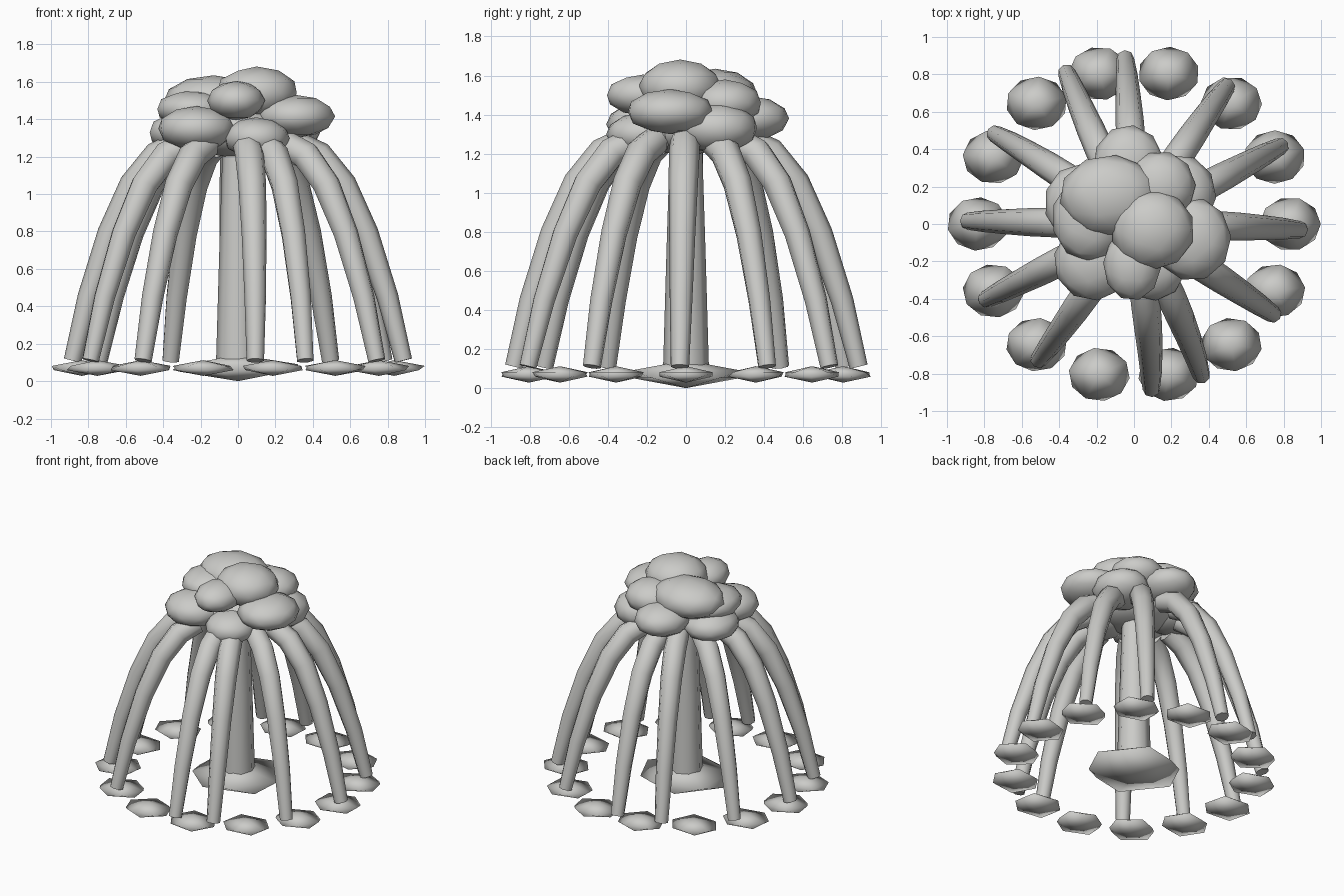
import bpy, bmesh, math
from mathutils import Vector, Matrix

if "Cube" in bpy.data.objects:
    bpy.data.objects.remove(bpy.data.objects["Cube"])

mat = bpy.data.materials.new("warm grey")
mat.diffuse_color = (0.6, 0.6, 0.58, 1)
mat.use_nodes = True
mat.node_tree.nodes["Principled BSDF"].inputs["Base Color"].default_value = mat.diffuse_color


def finish(name, bm):
    bmesh.ops.recalc_face_normals(bm, faces=bm.faces)
    me = bpy.data.meshes.new(name)
    bm.to_mesh(me)
    bm.free()
    me.materials.append(mat)
    ob = bpy.data.objects.new(name, me)
    bpy.context.collection.objects.link(ob)
    return ob


def blob(name, center, radii, subdiv, turn=0.0, rim=1.0):
    """Squashed icosphere, smooth shaded; rim < 1 thins its edge."""
    bm = bmesh.new()
    bmesh.ops.create_icosphere(bm, subdivisions=subdiv, radius=1,
                               matrix=Matrix.Rotation(turn, 4, 'Z'))
    for v in bm.verts:
        if abs(v.co.z) < 0.9:
            v.co.z *= rim
    bm.transform(Matrix.Translation(center) @ Matrix.Diagonal((*radii, 1)))
    for f in bm.faces:
        f.smooth = True
    return finish(name, bm)


def tube(name, points, radii, sides=8):
    """Tapered tube along a path, smooth sides and flat caps."""
    bm = bmesh.new()
    pts = [Vector(p) for p in points]
    rings = []
    for i, (p, r) in enumerate(zip(pts, radii)):
        t = (pts[min(i + 1, len(pts) - 1)] - pts[max(i - 1, 0)]).normalized()
        side = t.cross(Vector((-p.y, p.x, 0)) if p.xy.length > 0.05
                       else Vector((0, 1, 0))).normalized()
        up = t.cross(side)
        rings.append([bm.verts.new(p + r * (math.cos(a) * side + math.sin(a) * up))
                      for a in (math.tau * k / sides for k in range(sides))])
    for a, b in zip(rings, rings[1:]):
        for k in range(sides):
            j = (k + 1) % sides
            bm.faces.new((a[k], a[j], b[j], b[k])).smooth = True
    bm.faces.new(rings[0])
    bm.faces.new(rings[-1])
    return finish(name, bm)


# Trunk and its foot pad
tube("trunk", [(0, 0, 0.08), (0, 0, 0.7), (0, 0, 1.33)], [0.118, 0.1, 0.08])
blob("trunk_pad", (0, 0, 0.071), (0.36, 0.33, 0.071), 1, 0.0, 0.6)

# Arching aerial roots: (start angle, tip angle) in degrees
profile = [(0.30, 1.265), (0.43, 1.205), (0.56, 1.05),
           (0.685, 0.79), (0.80, 0.45), (0.885, 0.11)]
radii = [0.076, 0.079, 0.075, 0.067, 0.058, 0.047]
roots = [(92, 93), (115, 114), (145, 147), (179, 179), (207, 207), (236, 235),
         (279, 276), (298, 294), (328, 327), (359, 358), (28, 28), (57, 56)]
for n, (a0, a1) in enumerate(roots):
    path = []
    for i, (r, z) in enumerate(profile):
        a = math.radians(a0 + (a1 - a0) * i / (len(profile) - 1))
        path.append((r * math.cos(a), r * math.sin(a), z))
    tube(f"aerial_root_{n + 1}", path, radii)

# Ring of ground pads
for n in range(14):
    a = math.tau * n / 14
    blob(f"ground_pad_{n + 1}",
         (0.835 * math.cos(a), 0.825 * math.sin(a), 0.07),
         (0.183, 0.16, 0.042), 1, 0.3 * n, 0.6)

# Canopy clumps: centre, radii
clumps = [
    ((0.10, -0.03, 1.54), (0.225, 0.215, 0.142)),
    ((-0.13, 0.15, 1.50), (0.27, 0.22, 0.135)),
    ((0.31, -0.08, 1.415), (0.21, 0.225, 0.115)),
    ((-0.01, -0.22, 1.50), (0.155, 0.19, 0.105)),
    ((-0.22, -0.20, 1.35), (0.21, 0.21, 0.12)),
    ((-0.24, 0.03, 1.455), (0.20, 0.23, 0.10)),
    ((-0.03, 0.32, 1.38), (0.19, 0.21, 0.115)),
    ((0.14, 0.20, 1.46), (0.19, 0.19, 0.12)),
    ((0.25, 0.16, 1.33), (0.19, 0.21, 0.13)),
    ((0.10, -0.22, 1.30), (0.18, 0.19, 0.11)),
    ((-0.29, 0.11, 1.33), (0.19, 0.21, 0.11)),
    ((0.0, 0.0, 1.33), (0.28, 0.28, 0.14)),
]
for n, (c, r) in enumerate(clumps):
    blob(f"canopy_clump_{n + 1}", c, r, 2, 0.5 * n)
